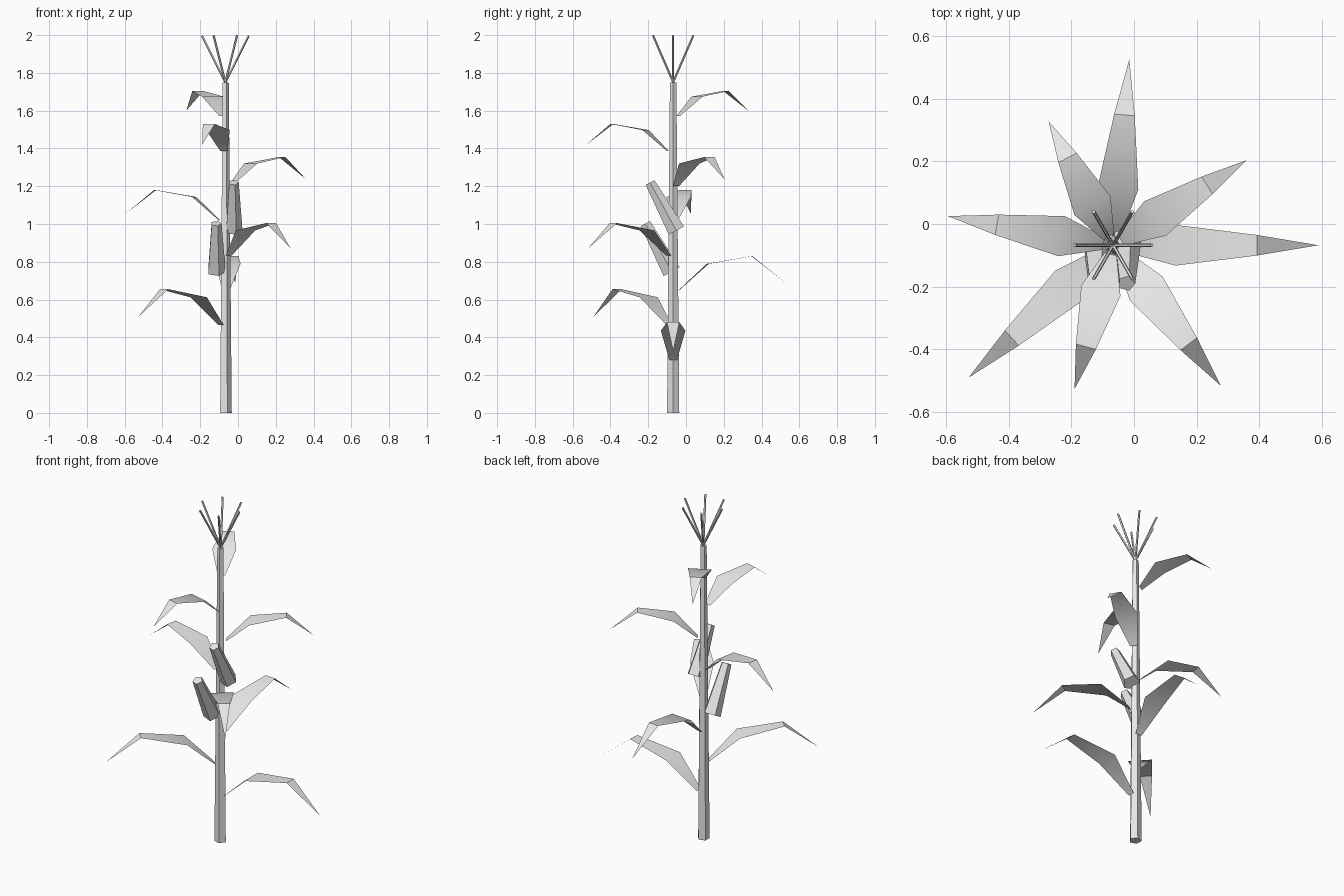
import bpy
import bmesh
import math
from mathutils import Matrix, Vector

old = bpy.data.objects.get("Cube")
if old:
    bpy.data.objects.remove(old, do_unlink=True)

GREY = (0.8, 0.8, 0.8, 1.0)
mat = bpy.data.materials.new("plain grey")
mat.use_nodes = True
mat.diffuse_color = GREY
mat.node_tree.nodes["Principled BSDF"].inputs["Base Color"].default_value = GREY

CENTRE = Vector((-0.067, -0.068, 0))
SIDES = 5


def finish(name, bm, location, rotation=(0, 0, 0)):
    mesh = bpy.data.meshes.new(name)
    bm.to_mesh(mesh)
    bm.free()
    mesh.materials.append(mat)
    obj = bpy.data.objects.new(name, mesh)
    obj.location = CENTRE + Vector(location)
    obj.rotation_euler = rotation
    bpy.context.collection.objects.link(obj)
    return obj


def tapered_prism(name, r_base, r_top, length, location, rotation=(0, 0, 0)):
    """Five-sided post standing on its own origin, one corner towards +x."""
    bm = bmesh.new()
    place = Matrix.Translation((0, 0, length / 2)) @ Matrix.Rotation(-math.pi / 2, 4, "Z")
    bmesh.ops.create_cone(bm, cap_ends=True, segments=SIDES, radius1=r_base,
                          radius2=r_top, depth=length, matrix=place)
    return finish(name, bm, location, rotation)


def leaf(name, scale, height, angle):
    """Flat arching blade: widens, bends over at the crest and ends in a point."""
    rows = [(0.0, 0.0, 0.02), (0.17, 0.155, 0.065), (0.43, 0.2, 0.033)]
    bm = bmesh.new()
    pairs = [[bm.verts.new((0.03 + reach * scale, side * half, rise * scale))
              for side in (-1, 1)] for reach, rise, half in rows]
    tip = bm.verts.new((0.03 + 0.627 * scale, 0, 0.045 * scale))
    for (a, b), (c, d) in zip(pairs, pairs[1:]):
        bm.faces.new((a, c, d, b))
    bm.faces.new((pairs[-1][0], tip, pairs[-1][1]))
    obj = finish(name, bm, (0, 0, height), (0, 0, angle))
    # Rounded lower bend, crisp crest
    bpy.ops.object.select_all(action="DESELECT")
    obj.select_set(True)
    bpy.context.view_layer.objects.active = obj
    bpy.ops.object.shade_smooth_by_angle(angle=math.radians(40))


# Stalk
tapered_prism("stalk", 0.034, 0.018, 1.75, (0, 0, 0))

# Leaves spiral up the stalk, shortening with height
for i in range(8):
    leaf(f"leaf_{i + 1}", 1 - 0.048 * i, 0.28 + 0.1845 * i, math.radians(-137.5 * i))

# Cobs lean out to the front
tapered_prism("lower_cob", 0.051, 0.029, 0.29, (-0.049, -0.008, 0.748), (0.5, 0, 0))
tapered_prism("upper_cob", 0.048, 0.028, 0.29, (0.043, 0.017, 0.965), (0.5, 0, 0))

# Tassel of six spreading strands
for i in range(6):
    tapered_prism(f"tassel_strand_{i + 1}", 0.006, 0.006, 0.277, (0, 0, 1.75),
                  (0, math.radians(26.5), math.radians(60 * i)))
